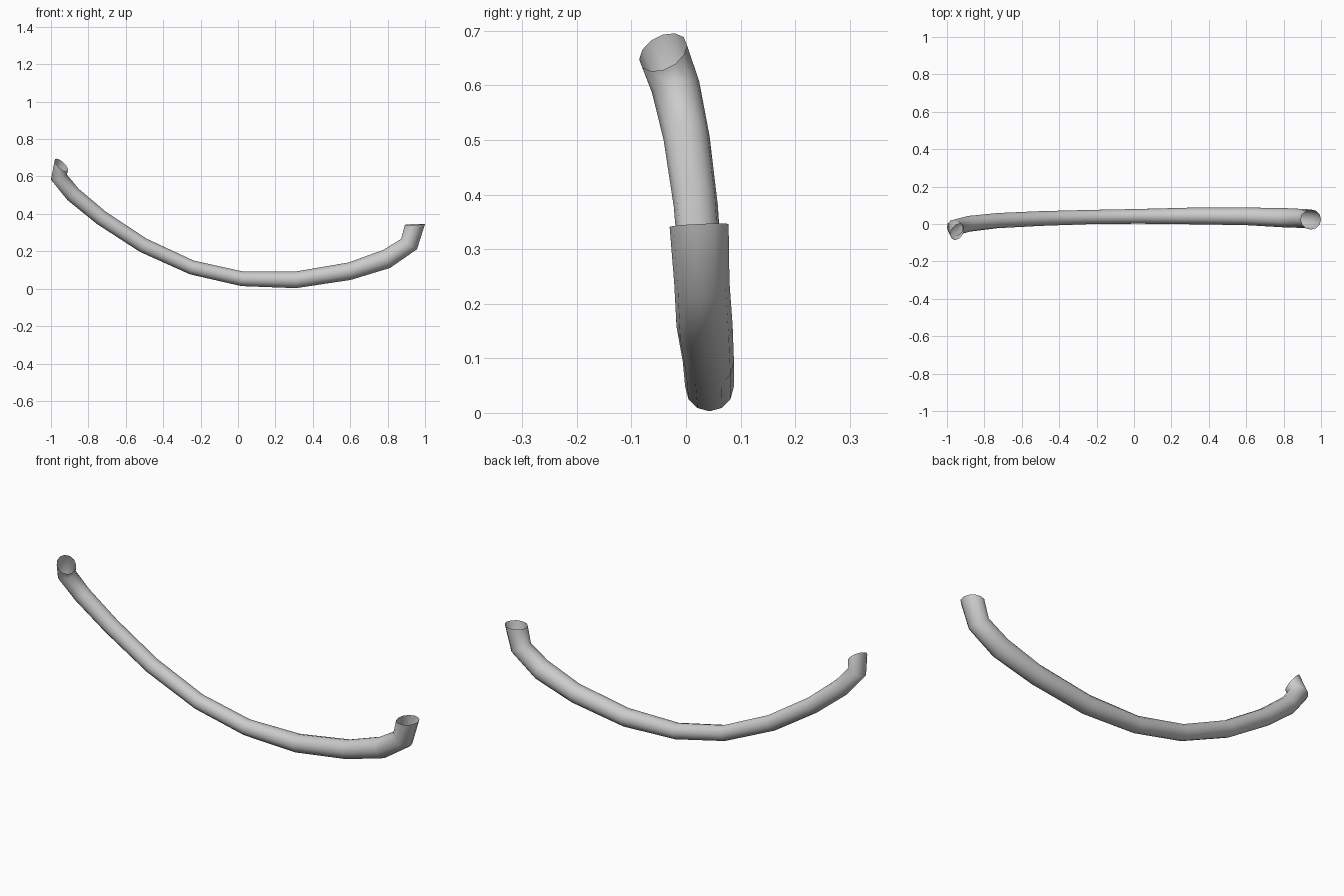
import bpy, bmesh
from math import cos, sin, tau
from mathutils import Vector

if "Cube" in bpy.data.objects:
    bpy.data.objects.remove(bpy.data.objects["Cube"])

SIDES = 12

# Tube cross-sections: outer edge (x, z), inner edge (x, z), centre y
SECTIONS = [
    ((-0.979, 0.693), (-0.910, 0.628), -0.042),
    ((-1.000, 0.583), (-0.915, 0.610), -0.019),
    ((-0.912, 0.474), (-0.852, 0.534), 0.001),
    ((-0.754, 0.346), (-0.706, 0.411), 0.018),
    ((-0.524, 0.197), (-0.488, 0.267), 0.029),
    ((-0.257, 0.077), (-0.236, 0.150), 0.037),
    ((0.018, 0.014), (0.027, 0.092), 0.041),
    ((0.310, 0.003), (0.308, 0.092), 0.043),
    ((0.602, 0.047), (0.590, 0.140), 0.041),
    ((0.813, 0.111), (0.776, 0.207), 0.034),
    ((0.957, 0.211), (0.872, 0.266), 0.029),
    ((1.000, 0.346), (0.892, 0.341), 0.024),
]

outer = [Vector((a[0], y, a[1])) for a, b, y in SECTIONS]
inner = [Vector((b[0], y, b[1])) for a, b, y in SECTIONS]
centres = [(p + q) / 2 for p, q in zip(outer, inner)]

bm = bmesh.new()
rings = []
last = len(centres) - 1
for i, c in enumerate(centres):
    u = inner[i] - c
    tangent = centres[min(i + 1, last)] - centres[max(i - 1, 0)]
    normal = (tangent - tangent.project(u)).normalized()
    v = normal.cross(u)
    rings.append([bm.verts.new(c + u * cos(tau * k / SIDES) + v * sin(tau * k / SIDES))
                  for k in range(SIDES)])

# Skin between neighbouring sections, both ends left open
for a, b in zip(rings, rings[1:]):
    for k in range(SIDES):
        n = (k + 1) % SIDES
        bm.faces.new((a[k], a[n], b[n], b[k])).smooth = True
bmesh.ops.recalc_face_normals(bm, faces=bm.faces[:])

mesh = bpy.data.meshes.new("curved_tube")
bm.to_mesh(mesh)
bm.free()
tube = bpy.data.objects.new("curved_tube", mesh)
bpy.context.collection.objects.link(tube)
